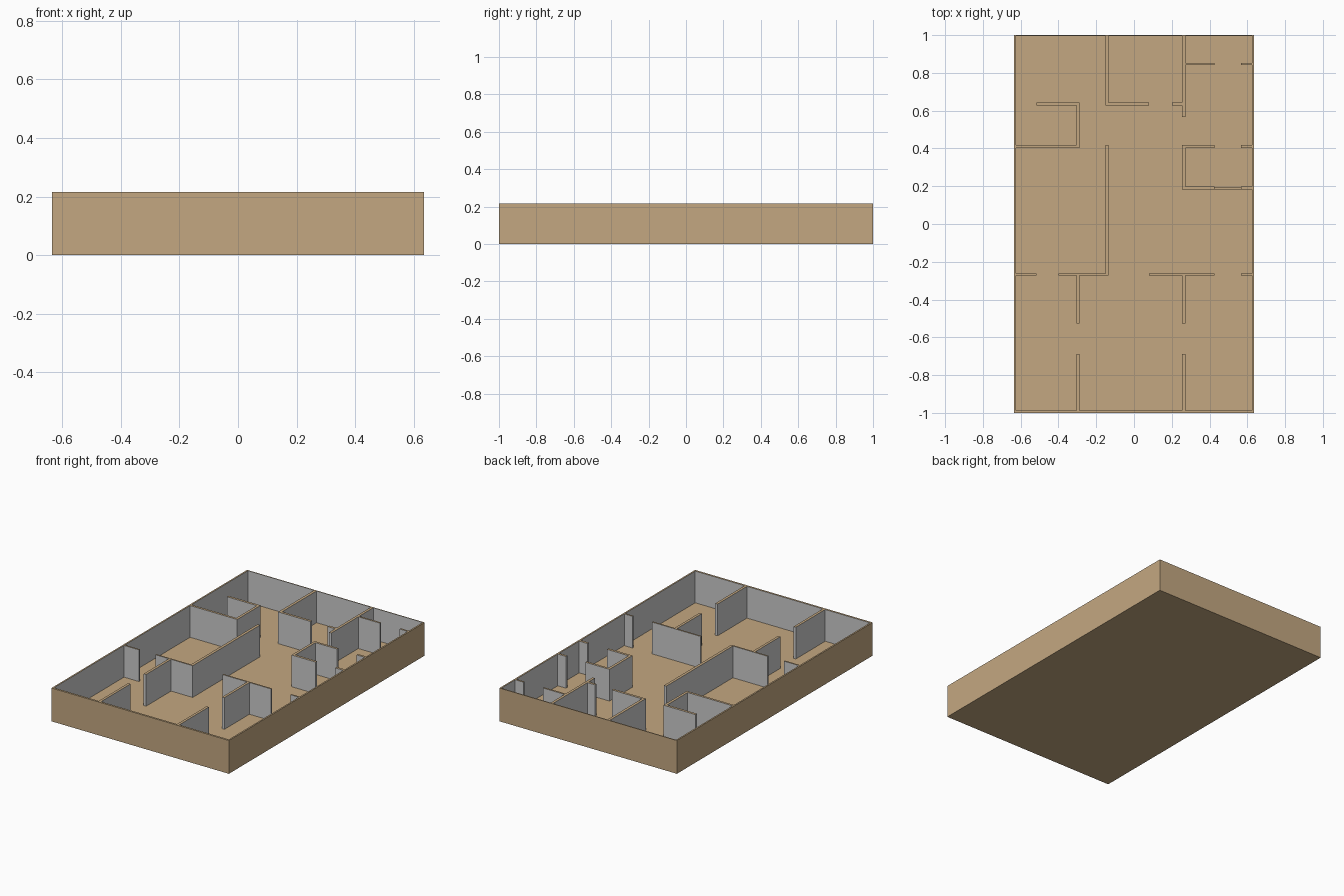
import bpy, bmesh

if "Cube" in bpy.data.objects:
    bpy.data.objects.remove(bpy.data.objects["Cube"])

W, L, H = 0.635, 1.0, 0.215          # half width, half length, wall height
XL, XR, YF, YB = -0.625, 0.625, -0.987, 0.994   # inner faces of outer walls
FLOOR = 0.01


def material(name, rgb):
    m = bpy.data.materials.new(name)
    m.diffuse_color = (*rgb, 1)
    m.use_nodes = True
    m.node_tree.nodes["Principled BSDF"].inputs["Base Color"].default_value = m.diffuse_color
    return m


PLASTER = material("plaster", (0.8, 0.8, 0.8))
BROWN = material("brown", (0.55, 0.39, 0.22))


def build(name, rects, z0=0.0, z1=H):
    """Extrude the union of plan rectangles (x0, x1, y0, y1); tops and outside are brown."""
    xs = sorted({v for r in rects for v in r[:2]})
    ys = sorted({v for r in rects for v in r[2:]})

    def solid(i, j):
        if not (0 <= i < len(xs) - 1 and 0 <= j < len(ys) - 1):
            return False
        cx, cy = (xs[i] + xs[i + 1]) / 2, (ys[j] + ys[j + 1]) / 2
        return any(a < cx < b and c < cy < d for a, b, c, d in rects)

    bm = bmesh.new()

    def face(pts, brown):
        bm.faces.new([bm.verts.new(p) for p in pts]).material_index = int(brown)

    for i in range(len(xs) - 1):
        for j in range(len(ys) - 1):
            if not solid(i, j):
                continue
            a, b, c, d = xs[i], xs[i + 1], ys[j], ys[j + 1]
            ring = [(a, c), (b, c), (b, d), (a, d)]
            face([(x, y, z1) for x, y in ring], True)
            face([(x, y, z0) for x, y in reversed(ring)], True)
            for k, (di, dj) in enumerate([(0, -1), (1, 0), (0, 1), (-1, 0)]):
                if solid(i + di, j + dj):
                    continue
                p, q = ring[k], ring[(k + 1) % 4]
                outside = abs(p[0]) == abs(q[0]) == W or abs(p[1]) == abs(q[1]) == L
                face([(*p, z0), (*q, z0), (*q, z1), (*p, z1)], outside)
    bmesh.ops.remove_doubles(bm, verts=bm.verts, dist=1e-5)
    bmesh.ops.dissolve_limit(bm, angle_limit=0.01, verts=bm.verts,
                             edges=bm.edges, delimit={'MATERIAL'})
    me = bpy.data.meshes.new(name)
    bm.to_mesh(me)
    bm.free()
    me.materials.append(PLASTER)
    me.materials.append(BROWN)
    ob = bpy.data.objects.new(name, me)
    bpy.context.collection.objects.link(ob)
    return ob


# Floor and outer walls
build("floor", [(XL, XR, YF, YB)], 0, FLOOR)
build("outer_walls", [(-W, XL, -L, L), (XR, W, -L, L), (-W, W, -L, YF), (-W, W, YB, L)])

# Shared wall lines: (low, high) across the wall thickness
VA, VB, VC = (-0.305, -0.288), (-0.152, -0.134), (0.255, 0.272)
H1, H2, H3, H4, H5 = (0.841, 0.853), (0.627, 0.643), (0.403, 0.418), (0.183, 0.199), (-0.272, -0.262)
DOOR_L, DOOR_R = 0.427, 0.567        # doorway edges on the right side

# Back rooms
build("back_middle_wall", [(*VB, H2[0], YB), (VB[0], 0.08, *H2)])
build("back_right_wall", [(*VC, 0.567, YB), (0.202, VC[1], *H2), (VC[0], DOOR_L, *H1)])
build("back_right_door_stub", [(DOOR_R, XR, *H1)])

# Left side room
build("left_room_wall", [(-0.517, VA[1], *H2), (*VA, H3[0], H2[1]), (XL, VA[1], *H3)])

# Right side room with a low threshold in its front opening
build("right_room_wall", [(VC[0], DOOR_L, *H3), (*VC, H4[0], H3[1]), (VC[0], DOOR_L, *H4)])
for name, line in (("right_room_back_stub", H3), ("right_room_front_stub", H4)):
    build(name, [(DOOR_R, XR, *line)])
build("right_room_threshold", [(DOOR_L, DOOR_R, H4[0], 0.195)], FLOOR, 0.025)

# Corridor wall and front room partitions
build("corridor_wall", [(*VB, H5[0], H3[1]), (-0.40, VB[1], *H5), (*VA, -0.528, H5[1])])
build("front_right_partition", [(0.08, DOOR_L, *H5), (*VC, -0.528, H5[1])])
build("front_left_door_stub", [(XL, -0.517, *H5)])
build("front_right_door_stub", [(DOOR_R, XR, *H5)])
for name, line in (("front_left_short_wall", VA), ("front_right_short_wall", VC)):
    build(name, [(*line, YF, -0.687)])
